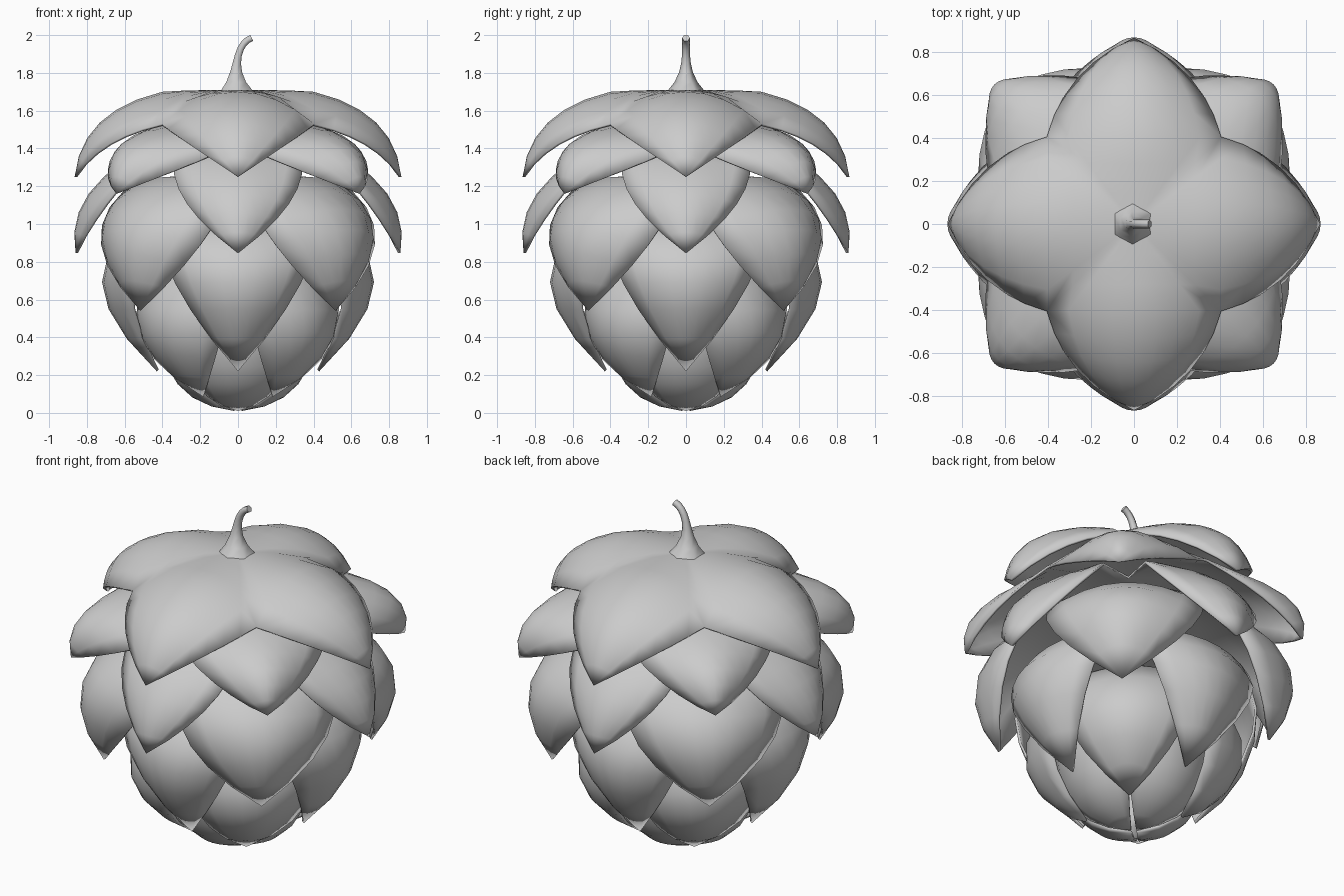
import bpy, bmesh
from math import cos, sin, pi
from mathutils import Vector, Matrix

if "Cube" in bpy.data.objects:
    bpy.data.objects.remove(bpy.data.objects["Cube"])


def finish(bm, name, angle):
    me = bpy.data.meshes.new(name)
    bm.to_mesh(me)
    bm.free()
    ob = bpy.data.objects.new(name, me)
    bpy.context.collection.objects.link(ob)
    bpy.ops.object.select_all(action='DESELECT')
    ob.select_set(True)
    bpy.context.view_layer.objects.active = ob
    bpy.ops.object.shade_smooth_by_angle(angle=angle)
    return ob


def bezier(a, b, c, t):
    return a * (1 - t) ** 2 + b * 2 * t * (1 - t) + c * t * t


def scale_layer(name, shoulder, bulge, tip, notch, side, turn):
    """Four joined petals: a curved ridge (r, z) to the tip, an edge from notch to tip."""
    bm = bmesh.new()
    cols, steps = 8, 6
    sh, bu, tp = (Vector((r, 0, z)) for r, z in (shoulder, bulge, tip))
    no, si = Vector(notch), Vector(side)
    top = Vector((0, 0, sh.z + 0.01))
    # domed cap between the centre and the shoulder
    rows = [(top, top)]
    for f in (0.35, 0.7):
        m, h = sh * f, no.y * f
        m.z = top.z + (sh.z - top.z) * f ** 3
        rows.append((m, Vector((h, h, top.z + (no.z - top.z) * f ** 3))))
    rows += [(bezier(sh, bu, tp, i / steps), bezier(no, si, tp, i / steps))
             for i in range(steps + 1)]
    for k in range(4):
        rot = Matrix.Rotation(turn + k * pi / 2, 3, 'Z')
        grid = []
        for mid, edge in rows:
            line = []
            for j in range(cols + 1):
                s = 2 * j / cols - 1
                p = mid.lerp(edge, s * s)
                p.y = edge.y * s
                line.append(bm.verts.new(rot @ p))
            grid.append(line)
        for g, h in zip(grid, grid[1:]):
            for j in range(cols):
                bm.faces.new((g[j], h[j], h[j + 1], g[j + 1]))
    bmesh.ops.remove_doubles(bm, verts=bm.verts, dist=0.002)
    mod = finish(bm, name, 0.9).modifiers.new("thickness", 'SOLIDIFY')
    mod.thickness = 0.014
    mod.offset = -1


# Overlapping layers, top to bottom: shoulder, bulge, tip, notch, side
layers = [
    ((.40, 1.70), (.83, 1.60), (.865, 1.25), (.405, .405, 1.53), (.725, .32, 1.46)),
    ((.45, 1.53), (.98, 1.455), (.91, 1.16), (.43, .43, 1.43), (.77, .295, 1.275)),
    ((.45, 1.42), (.925, 1.19), (.86, .845), (.50, .34, 1.34), (.72, .37, 1.12)),
    ((.50, 1.25), (1.07, 1.045), (.73, .54), (.46, .39, 1.18), (.71, .55, .92)),
    ((.45, 1.03), (1.0, .76), (.43, .22), (.39, .39, 1.0), (.72, .47, .76)),
    ((.42, .80), (.82, .41), (.26, .085), (.34, .34, .75), (.55, .42, .36)),
    ((.42, .50), (.42, .05), (.02, .01), (.30, .30, .50), (.29, .29, .06)),
]
for i, spec in enumerate(layers):
    scale_layer(f"scale_layer_{i + 1}", *spec, turn=(i % 2) * pi / 4)

# Stem: hexagonal tube, flared at the base and bent to +x
bm = bmesh.new()
rings, n = [], 8
for i in range(n + 1):
    t = i / n
    c = bezier(Vector((-.005, 0, 1.69)), Vector((-.03, 0, 1.95)), Vector((.073, 0, 1.985)), t)
    rad = .02 + .09 * (1 - t) ** 6
    tilt = 1.1 * t * t
    rings.append([bm.verts.new((c.x + rad * cos(a) * cos(tilt), rad * sin(a),
                                c.z - rad * cos(a) * sin(tilt)))
                  for a in (pi / 6 + k * pi / 3 for k in range(6))])
for g, h in zip(rings, rings[1:]):
    for k in range(6):
        bm.faces.new((g[k], g[(k + 1) % 6], h[(k + 1) % 6], h[k]))
bm.faces.new(rings[-1])
bm.faces.new(rings[0][::-1])
finish(bm, "stem", 1.1)
